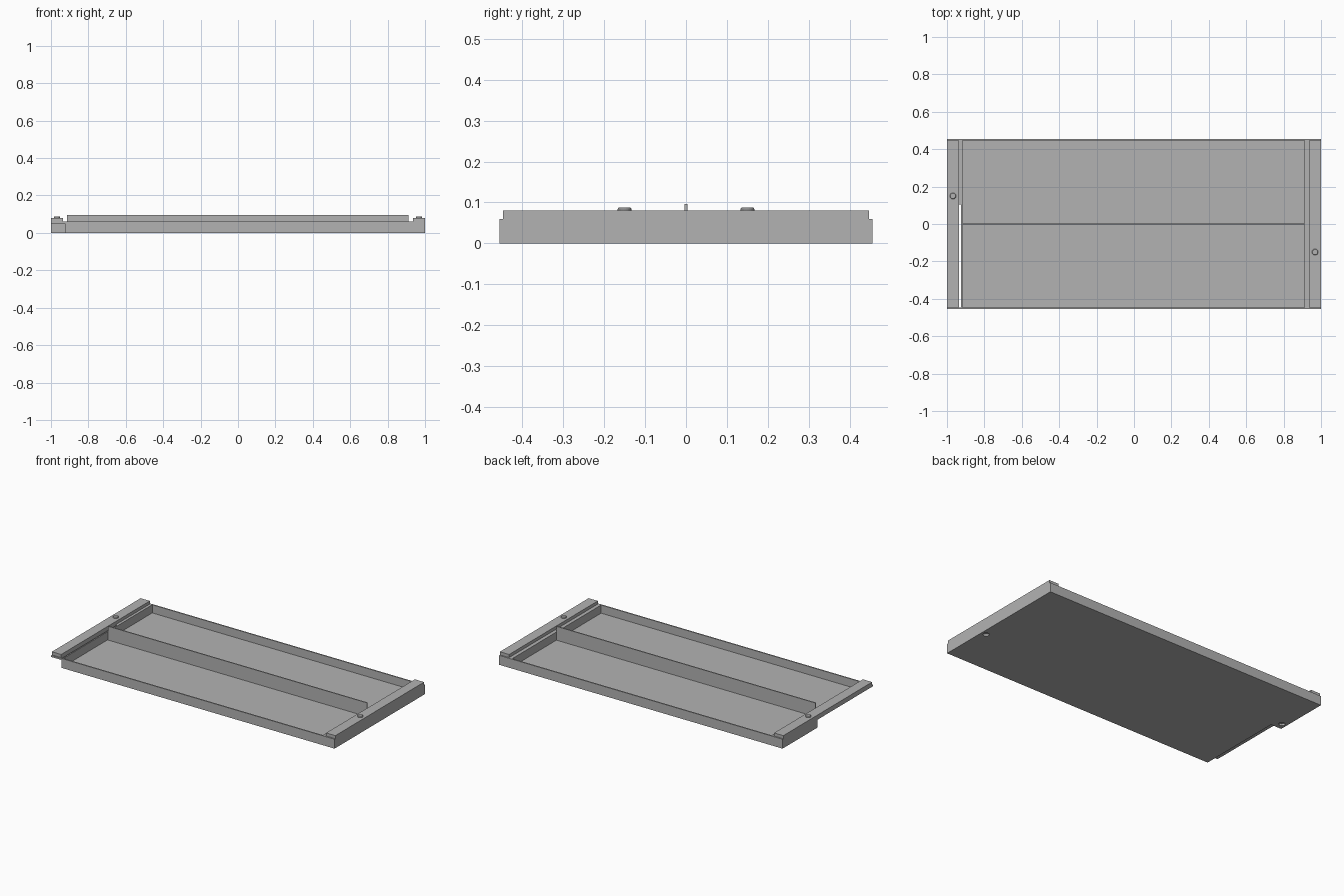
import bpy
import bmesh
from mathutils import Matrix, Vector

cube = bpy.data.objects.get("Cube")
if cube:
    bpy.data.objects.remove(cube, do_unlink=True)

grey = bpy.data.materials.new("plain grey")
grey.use_nodes = True
COLOUR = (0.45, 0.45, 0.45, 1)
grey.diffuse_color = COLOUR
grey.node_tree.nodes["Principled BSDF"].inputs["Base Color"].default_value = COLOUR

W, D = 1.0, 0.455        # half length and half depth
T = 0.008                # wall thickness
RIM, TOP = 0.06, 0.08    # wall height and end bar height
INNER, LIP = 0.918, 0.935  # tray inside end, raised bar inner edge
PEGS = ((-0.968, 0.15), (0.968, -0.15))


def finish(name, bm):
    mesh = bpy.data.meshes.new(name)
    bm.to_mesh(mesh)
    bm.free()
    mesh.materials.append(grey)
    obj = bpy.data.objects.new(name, mesh)
    bpy.context.collection.objects.link(obj)
    return obj


def box(name, x0, x1, y0, y1, z0, z1):
    bm = bmesh.new()
    size = Vector((x1 - x0, y1 - y0, z1 - z0))
    mid = Vector((x0 + x1, y0 + y1, z0 + z1)) / 2
    bmesh.ops.create_cube(bm, size=1, matrix=Matrix.Translation(mid) @ Matrix.Diagonal(size).to_4x4())
    return finish(name, bm)


def disc(name, x, y, z0, z1, r0, r1):
    bm = bmesh.new()
    bmesh.ops.create_cone(bm, cap_ends=True, segments=24, radius1=r0, radius2=r1,
                          depth=z1 - z0, matrix=Matrix.Translation((x, y, (z0 + z1) / 2)))
    return finish(name, bm)


def cut(target, cutter):
    cutter.hide_render = True
    cutter.hide_viewport = True
    mod = target.modifiers.new(cutter.name, "BOOLEAN")
    mod.operation = "DIFFERENCE"
    mod.solver = "EXACT"
    mod.object = cutter


# Tray shell: solid slab with the storage well cut out
tray = box("tray", -W, W, -D, D, 0, RIM)
cut(tray, box("well_cutter", -INNER, INNER - 0.006, -D + T, D - T, 0.008, 0.2))

# Notch under the left-hand end and the open slot beside its bar
cut(tray, box("notch_cutter", -1.1, -0.926, -0.5, 0.105, -0.1, 0.05))
cut(tray, box("slot_cutter", -LIP, -0.926, -D + T, 0.105, -0.1, 0.2))

# Raised end bars, pegs on top and matching sockets below
for side, (px, py) in zip(("right", "left"), PEGS):
    s = 1 if px > 0 else -1
    x0, x1 = sorted((s * LIP, s * W))
    box(side + "_end_bar", x0, x1, -D + T, D - T, RIM, TOP)
    disc(side + "_peg", px, py, TOP, 0.084, 0.017, 0.017)
    disc(side + "_peg_top", px, py, 0.084, 0.088, 0.017, 0.014)
    cut(tray, disc(side + "_socket_cutter", px, py, -0.01, 0.012, 0.018, 0.018))

# Central divider
box("divider", -0.915, 0.912, -0.0035, 0.0035, 0.004, 0.096)
